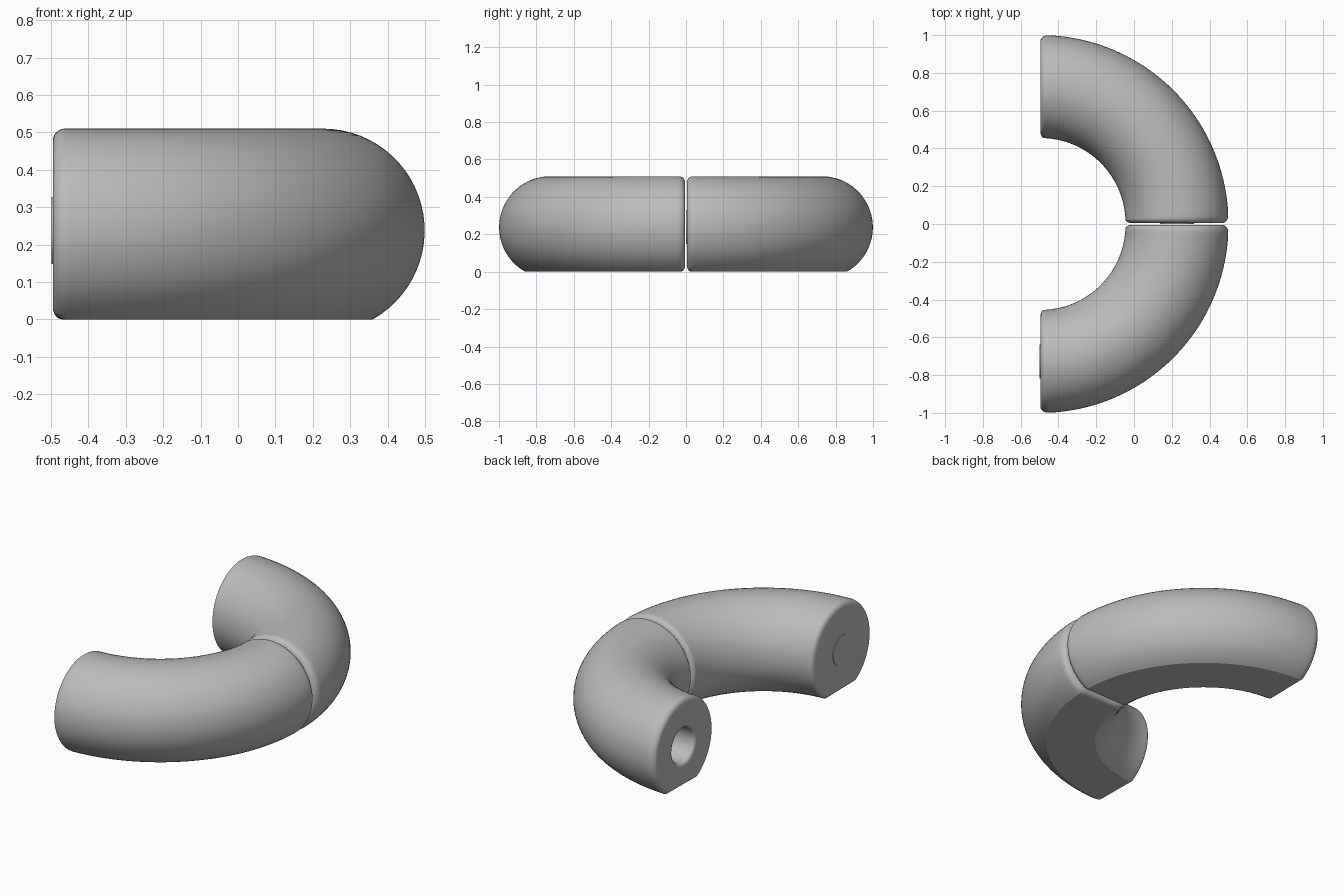
import bpy, bmesh, math
from mathutils import Matrix, Vector

if "Cube" in bpy.data.objects:
    bpy.data.objects.remove(bpy.data.objects["Cube"])

R, r, h = 0.7225, 0.2725, 0.2375     # bend radius, tube radius, tube centre height
FILLET = 0.032
CX, GAP = -0.495, 0.005
N_ARC, N_FLAT, N_BEND = 56, 8, 40

grey = bpy.data.materials.new("grey")
grey.diffuse_color = (0.5, 0.5, 0.5, 1)
grey.use_nodes = True
grey.node_tree.nodes["Principled BSDF"].inputs["Base Color"].default_value = grey.diffuse_color


def section(inset):
    """Round tube section with a flat base, offset inwards: (sideways, up) points."""
    rho, base = r - inset, h - inset
    c = math.asin(base / rho)
    pts = []
    for i in range(N_ARC + 1):
        a = -c + (math.pi + 2 * c) * i / N_ARC
        pts.append((rho * math.cos(a), rho * math.sin(a)))
    w = rho * math.cos(c)
    for i in range(1, N_FLAT):
        pts.append((-w + 2 * w * i / N_FLAT, -base))
    return pts


def circle(radius):
    """Circle with points in the same directions as the section."""
    return [(radius * x / math.hypot(x, z), radius * z / math.hypot(x, z))
            for x, z in section(FILLET)]


def add_ring(bm, pts, angle, depth=0.0):
    """Place a cross-section on the bend, moved back by depth along the tube."""
    out = Vector((math.cos(angle), math.sin(angle), 0))
    back = Vector((math.sin(angle), -math.cos(angle), 0))
    return [bm.verts.new(out * (R + x) + back * depth + Vector((0, 0, h + z)))
            for x, z in pts]


def finish(bm, name, turn, y):
    bmesh.ops.recalc_face_normals(bm, faces=bm.faces)
    bm.transform(Matrix.Translation((CX, y, 0)) @ Matrix.Rotation(turn, 4, 'Z'))
    mesh = bpy.data.meshes.new(name)
    bm.to_mesh(mesh)
    bm.free()
    mesh.materials.append(grey)
    ob = bpy.data.objects.new(name, mesh)
    bpy.context.collection.objects.link(ob)
    bpy.ops.object.select_all(action='DESELECT')
    ob.select_set(True)
    bpy.context.view_layer.objects.active = ob
    bpy.ops.object.shade_smooth_by_angle(angle=math.radians(30))


def bend(name, turn, y):
    """Quarter bend with rounded ends and a socket in its far end."""
    bm = bmesh.new()
    end, fa = math.pi / 2, FILLET / R
    rounding = [(fa * (1 - math.cos(a)), FILLET * (1 - math.sin(a)))
                for a in [math.pi / 2 * i / 6 for i in range(7)]]
    stations = list(rounding)
    stations += [(fa + (end - 2 * fa) * i / N_BEND, 0) for i in range(1, N_BEND)]
    stations += [(end - a, d) for a, d in reversed(rounding)]
    rings = [add_ring(bm, section(d), a) for a, d in stations]
    # socket with an eased rim
    for i in range(6):
        a = math.pi / 2 * i / 5
        rings.append(add_ring(bm, circle(0.122 - 0.022 * math.sin(a)), end,
                              0.022 * (1 - math.cos(a))))
    rings.append(add_ring(bm, circle(0.10), end, 0.22))
    for p, q in zip(rings, rings[1:]):
        n = len(p)
        for i in range(n):
            bm.faces.new((p[i], p[(i + 1) % n], q[(i + 1) % n], q[i]))
    bm.faces.new(rings[0])
    bm.faces.new(rings[-1])
    finish(bm, name, turn, y)


def peg(name, turn, y):
    """Round peg standing barely proud of the near end."""
    bm = bmesh.new()
    bmesh.ops.create_cone(bm, cap_ends=True, segments=48, radius1=0.09, radius2=0.09,
                          depth=0.104,
                          matrix=Matrix.Translation((R, 0.048, h)) @ Matrix.Rotation(math.pi / 2, 4, 'X'))
    finish(bm, name, turn, y)


for side, turn, y in (("back", 0, GAP), ("front", -math.pi / 2, -GAP)):
    bend(side + "_bend", turn, y)
    peg(side + "_peg", turn, y)
